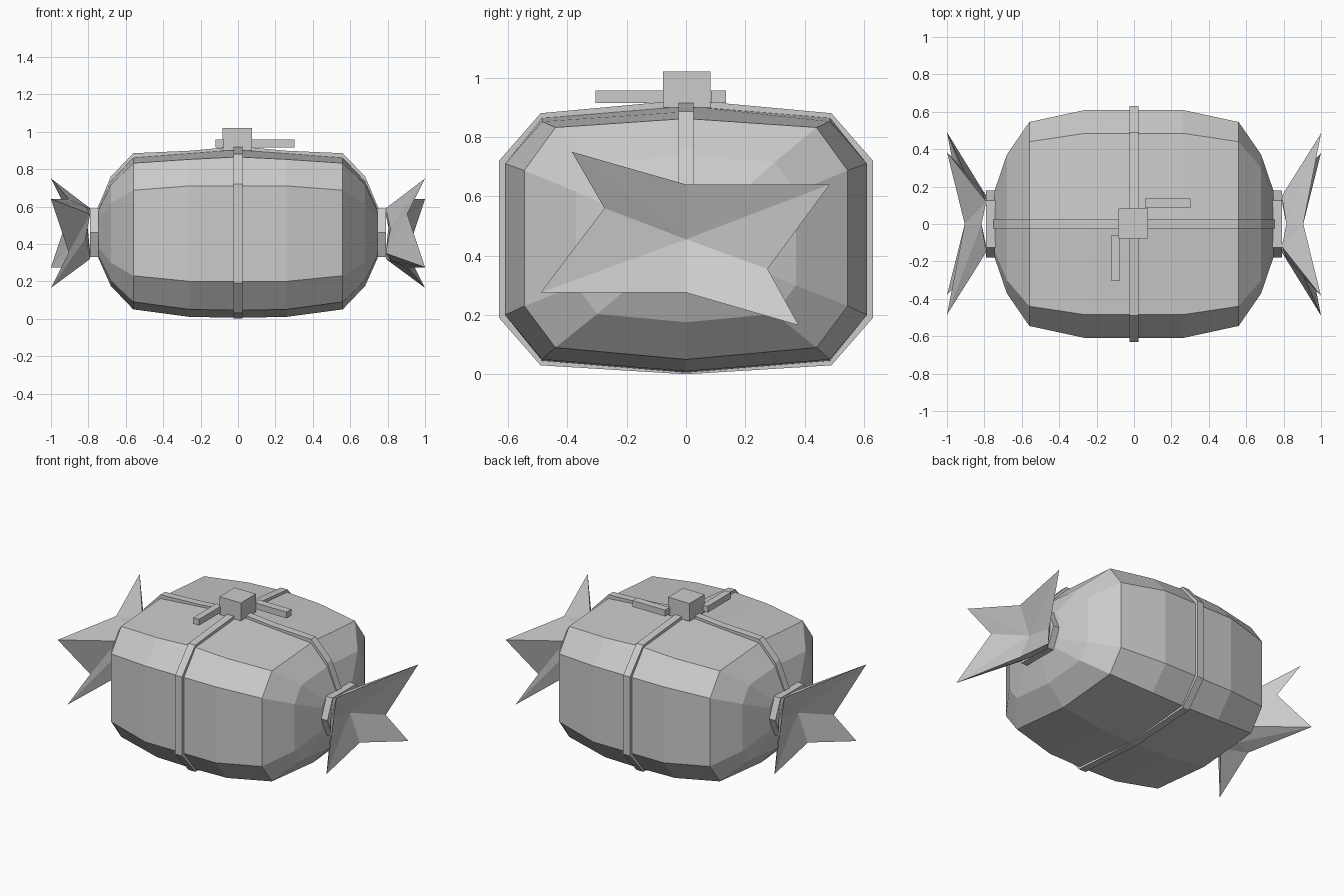
import bpy, bmesh, math
from mathutils import Matrix

if "Cube" in bpy.data.objects:
    bpy.data.objects.remove(bpy.data.objects["Cube"])

grey = bpy.data.materials.new("plain grey")
grey.diffuse_color = (0.6, 0.6, 0.6, 1)
grey.use_nodes = True
grey.node_tree.nodes["Principled BSDF"].inputs["Base Color"].default_value = grey.diffuse_color
CZ = 0.455  # height of the bundle's long axis


def finish(name, bm):
    bmesh.ops.recalc_face_normals(bm, faces=bm.faces[:])
    mesh = bpy.data.meshes.new(name)
    bm.to_mesh(mesh)
    bm.free()
    mesh.materials.append(grey)
    ob = bpy.data.objects.new(name, mesh)
    bpy.context.collection.objects.link(ob)
    return ob


def loft(name, rings, closed=False):
    """Skin a row of equal-length rings; cap the ends unless it is a closed loop."""
    bm = bmesh.new()
    vs = [[bm.verts.new(p) for p in r] for r in rings]
    n = len(rings[0])
    pairs = list(zip(vs, vs[1:])) + ([(vs[-1], vs[0])] if closed else [])
    for a, b in pairs:
        for i in range(n):
            j = (i + 1) % n
            bm.faces.new((a[i], a[j], b[j], b[i]))
    if not closed:
        bm.faces.new(vs[0])
        bm.faces.new(vs[-1])
    return finish(name, bm)


def box(name, lo, hi):
    bm = bmesh.new()
    bmesh.ops.create_cube(bm, size=1)
    for v in bm.verts:
        v.co = [(l + h) / 2 + c * (h - l) for l, h, c in zip(lo, hi, v.co)]
    return finish(name, bm)


def section(x, w, c, zs):
    """Ten-sided body outline: half width, corner half width, six heights."""
    ys = (0, c, w, w, c, 0)
    right = [(x, y, z) for y, z in zip(ys, zs)]
    return right + [(x, -p[1], p[2]) for p in right[4:0:-1]]


# Bundle body
half = [section(0.26, 0.61, 0.485, (0.885, 0.852, 0.71, 0.20, 0.05, 0.01)),
        section(0.56, 0.545, 0.44, (0.862, 0.832, 0.687, 0.23, 0.09, 0.05))]
for x, sy, sz in ((0.68, 0.68, 0.69), (0.745, 0.33, 0.33)):
    half.append([(x, p[1] * sy, CZ + (p[2] - CZ) * sz) for p in half[1]])
middle = section(0, 0.61, 0.485, (0.905, 0.865, 0.71, 0.20, 0.045, 0.005))
mirrored = [[(-p[0], p[1], p[2]) for p in r] for r in reversed(half)]
loft("bundle_body", mirrored + [middle] + half)

# Strap around the middle
outer = section(0, 0.63, 0.49, (0.925, 0.88, 0.72, 0.19, 0.03, 0.0))
rings = []
for _, y, z in outer:
    iy, iz = y * 0.94, CZ + (z - CZ) * 0.94
    rings.append([(-0.025, y, z), (0.025, y, z), (0.025, iy, iz), (-0.025, iy, iz)])
loft("cross_strap", rings, closed=True)

# Strap along the top, end to end
path = [(0.76, 0.57), (0.68, 0.76), (0.56, 0.885), (0.26, 0.898), (0, 0.922)]
path += [(-x, z) for x, z in path[-2::-1]]
rings = []
for x, z in path:
    ix, iz = x * 0.95, CZ + (z - CZ) * 0.93
    rings.append([(x, -0.025, z), (x, 0.025, z), (ix, 0.025, iz), (ix, -0.025, iz)])
loft("long_strap", rings)

# Knot and its loose ends
box("knot", (-0.083, -0.078, 0.90), (0.076, 0.082, 1.02))
box("knot_end_right", (0.06, 0.085, 0.915), (0.302, 0.135, 0.957))
box("knot_end_front", (-0.12, -0.305, 0.915), (-0.075, -0.06, 0.957))

# Gathered cloth ends: tie plus flared four-pointed fan
star = [(-0.385, 0.75), (0, 0.64), (0.485, 0.64), (0.275, 0.355),
        (0.38, 0.165), (0, 0.275), (-0.49, 0.275), (-0.275, 0.56)]
collar = [(-0.12, 0.59), (0, 0.60), (0.15, 0.56), (0.18, 0.43),
          (0.12, 0.32), (0, 0.31), (-0.15, 0.35), (-0.18, 0.48)]
hexagon = [(0.125, 0.59), (0.18, 0.46), (0.125, 0.33),
           (-0.125, 0.33), (-0.18, 0.46), (-0.125, 0.59)]
for side, turn in (("right", 0), ("left", math.pi)):
    rot = Matrix.Rotation(turn, 4, "Z")
    tie = loft("tie_" + side, [[(x, y, z) for y, z in hexagon] for x in (0.735, 0.79)])
    bm = bmesh.new()
    rim = [bm.verts.new((0.905 if i % 2 else 1.0, y, z)) for i, (y, z) in enumerate(star)]
    base = [bm.verts.new((0.815 if i % 2 else 0.79, y, z)) for i, (y, z) in enumerate(collar)]
    centre = bm.verts.new((0.83, 0, CZ))
    for i in range(8):
        j = (i + 1) % 8
        bm.faces.new((rim[i], rim[j], centre))
        bm.faces.new((base[i], base[j], rim[j]))
        bm.faces.new((base[i], rim[j], rim[i]))
    bmesh.ops.triangulate(bm, faces=[bm.faces.new(base)])
    fan = finish("cloth_fan_" + side, bm)
    for ob in (tie, fan):
        ob.data.transform(rot)
